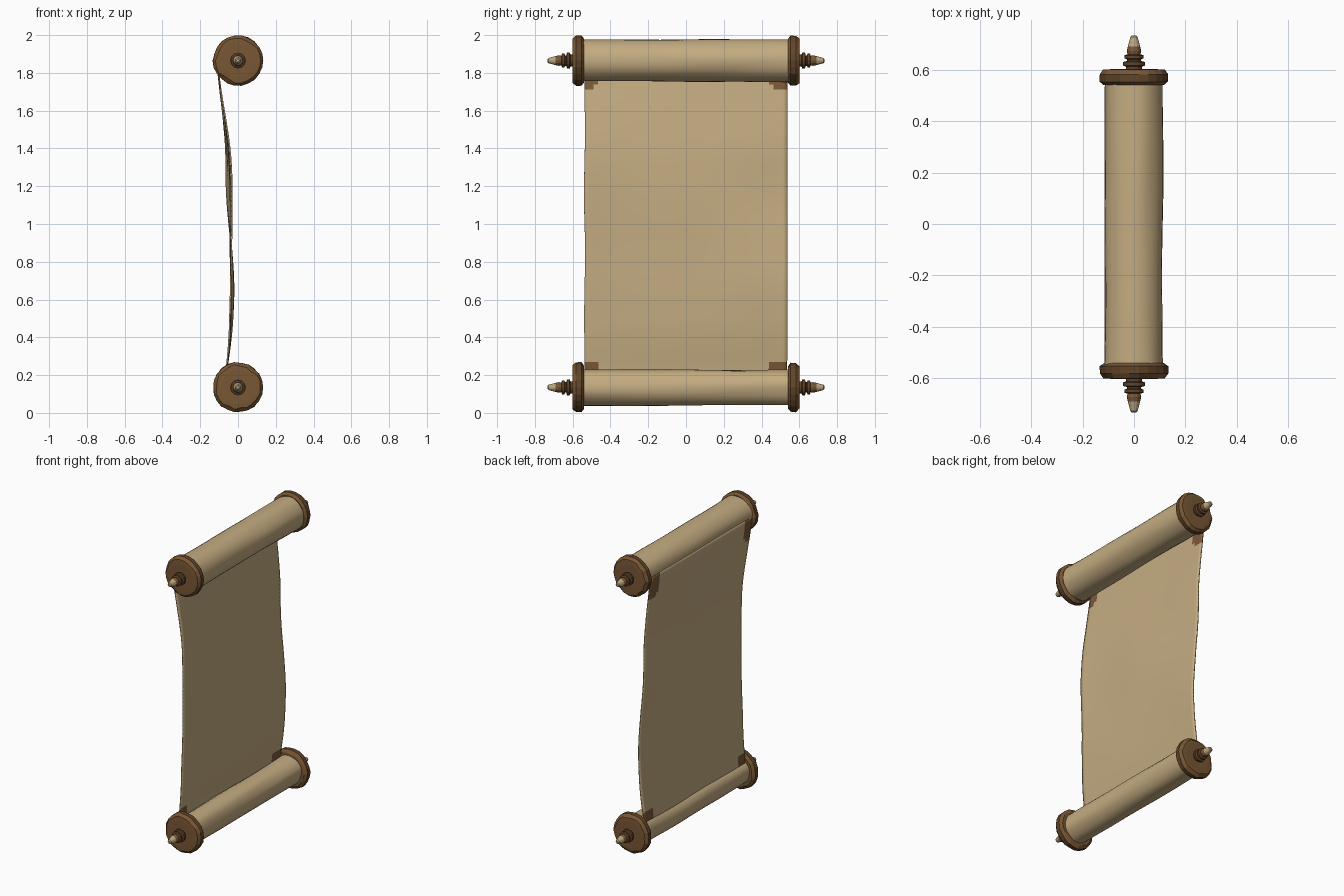
import bpy, bmesh, math, random
from mathutils import Vector, noise

random.seed(4)
cube = bpy.data.objects.get("Cube")
if cube:
    bpy.data.objects.remove(cube, do_unlink=True)


def material(name, rgb):
    m = bpy.data.materials.new(name)
    m.use_nodes = True
    m.diffuse_color = (*rgb, 1)
    m.node_tree.nodes["Principled BSDF"].inputs["Base Color"].default_value = (*rgb, 1)
    return m


paper = material("parchment", (0.55, 0.41, 0.22))
stain = material("brown stain", (0.20, 0.10, 0.04))
wood = material("brown wood", (0.19, 0.095, 0.035))
dark = material("dark wood", (0.12, 0.058, 0.022))
pale = material("pale tip", (0.50, 0.38, 0.22))


def finish(name, bm, mats, angle=None):
    bmesh.ops.recalc_face_normals(bm, faces=bm.faces)
    mesh = bpy.data.meshes.new(name)
    bm.to_mesh(mesh)
    bm.free()
    for m in mats:
        mesh.materials.append(m)
    ob = bpy.data.objects.new(name, mesh)
    bpy.context.collection.objects.link(ob)
    if angle:
        bpy.ops.object.select_all(action="DESELECT")
        ob.select_set(True)
        bpy.context.view_layer.objects.active = ob
        bpy.ops.object.shade_smooth_by_angle(angle=math.radians(angle))
    return ob


def lathe(name, profile, z, sides, mats, rule=None, wobble=None, angle=None):
    """Turn (radius, y) points round the y axis at height z, with closed ends."""
    bm = bmesh.new()
    rings = []
    for i, (r, y) in enumerate(profile):
        ring = []
        for k in range(sides):
            a = math.tau * k / sides
            rr, yy = wobble(i, k, r, y) if wobble else (r, y)
            ring.append(bm.verts.new((rr * math.cos(a), yy, z + rr * math.sin(a))))
        rings.append(ring)
    for i in range(len(rings) - 1):
        for k in range(sides):
            n = (k + 1) % sides
            f = bm.faces.new((rings[i][k], rings[i][n], rings[i + 1][n], rings[i + 1][k]))
            f.material_index = rule(i) if rule else 0
    for ring, i in ((rings[0], 0), (rings[-1], len(rings) - 2)):
        bm.faces.new(ring).material_index = rule(i) if rule else 0
    return finish(name, bm, mats, angle)


# Rolled parchment, slightly uneven along its length
def rolled(name, z, radius):
    def uneven(i, k, r, y):
        a = math.tau * k / 28
        n = noise.noise(Vector((math.cos(a) * 1.6, y * 2.5, math.sin(a) * 1.6 + z)))
        return r + 0.007 * n, y

    lathe(name, [(radius, -0.55 + 1.1 * i / 8) for i in range(9)],
          z, 28, [paper], wobble=uneven, angle=25)


# Chipped wooden disc at the end of a roll
def end_disc(name, z, s):
    chips = [random.choice((0, 0, 0, 0.35, 0.8)) for _ in range(22)]

    def chipped(i, k, r, y):
        if i in (0, 5):
            return r, y
        cut = chips[k] * (0.012 if i in (1, 4) else 0.005)
        return r - cut - random.uniform(0, 0.004), y

    profile = [(0.09, 0.54), (0.118, 0.54), (0.135, 0.553),
               (0.135, 0.582), (0.121, 0.60), (0.09, 0.602)]
    lathe(name, [(r, s * y) for r, y in profile], z, 22, [wood, dark],
          rule=lambda i: 1 if i == 2 else 0, wobble=chipped)


# Turned handle: two rings, a collar and a tapering pale tip
def handle(name, z, s):
    profile = [(0.032, 0.595), (0.032, 0.612), (0.042, 0.616), (0.042, 0.630),
               (0.028, 0.634), (0.028, 0.640), (0.037, 0.644), (0.037, 0.656),
               (0.025, 0.660), (0.028, 0.672), (0.024, 0.69), (0.014, 0.728), (0.008, 0.733)]
    lathe(name, [(r, s * y) for r, y in profile], z, 12, [dark, wood, pale],
          rule=lambda i: 2 if i >= 10 else 1 if i >= 8 else 0)


for place, z, radius in (("upper", 1.865, 0.112), ("lower", 0.135, 0.095)):
    rolled(place + "_roll", z, radius)
    for side, s in (("front", -1), ("back", 1)):
        end_disc(f"{place}_{side}_disc", z, s)
        handle(f"{place}_{side}_handle", z, s)

# Hanging sheet: side profile as (height, x), blended smoothly
path = [(0.19, -0.065), (0.25, -0.057), (0.42, -0.038), (0.65, -0.034), (0.95, -0.038),
        (1.2, -0.046), (1.4, -0.053), (1.6, -0.078), (1.76, -0.1), (1.87, -0.112)]


def sheet_x(z):
    for (z0, x0), (z1, x1) in zip(path, path[1:]):
        if z <= z1:
            t = (z - z0) / (z1 - z0)
            return x0 + (x1 - x0) * t
    return path[-1][1]


bm = bmesh.new()
cols, rows = 44, 64
low, high = path[0][0], path[-1][0]
grid = []
for j in range(rows + 1):
    z = low + (high - low) * j / rows
    loose = math.sin(math.pi * j / rows)
    line = []
    for i in range(cols + 1):
        u = 2 * i / cols - 1
        y = u * (0.537 + 0.006 * noise.noise(Vector((u, z * 3, 5))))
        x = sum(sheet_x(min(max(z + d, low), high)) for d in (-0.06, 0, 0.06)) / 3
        x += loose * (0.012 * u * math.sin(3.5 * z)
                      + 0.010 * noise.noise(Vector((y * 2.2, z * 2.2, 1))))
        line.append(bm.verts.new((x, y, z)))
    grid.append(line)
for j in range(rows):
    for i in range(cols):
        f = bm.faces.new((grid[j][i], grid[j][i + 1], grid[j + 1][i + 1], grid[j + 1][i]))
        # Stained corners beside the discs
        c = f.calc_center_median()
        reach = 0.11 if c.y > 0 else 0.075
        across = (0.54 - abs(c.y)) / reach
        down = min(abs(c.z - 1.76) if c.z < 1.76 else 0,
                   abs(c.z - 0.23) if c.z > 0.23 else 0) / 0.05
        f.material_index = 1 if across ** 2 + down ** 2 < 1 else 0
sheet = finish("sheet", bm, [paper, stain], angle=30)
thick = sheet.modifiers.new("thickness", "SOLIDIFY")
thick.thickness = 0.008
thick.offset = 0
